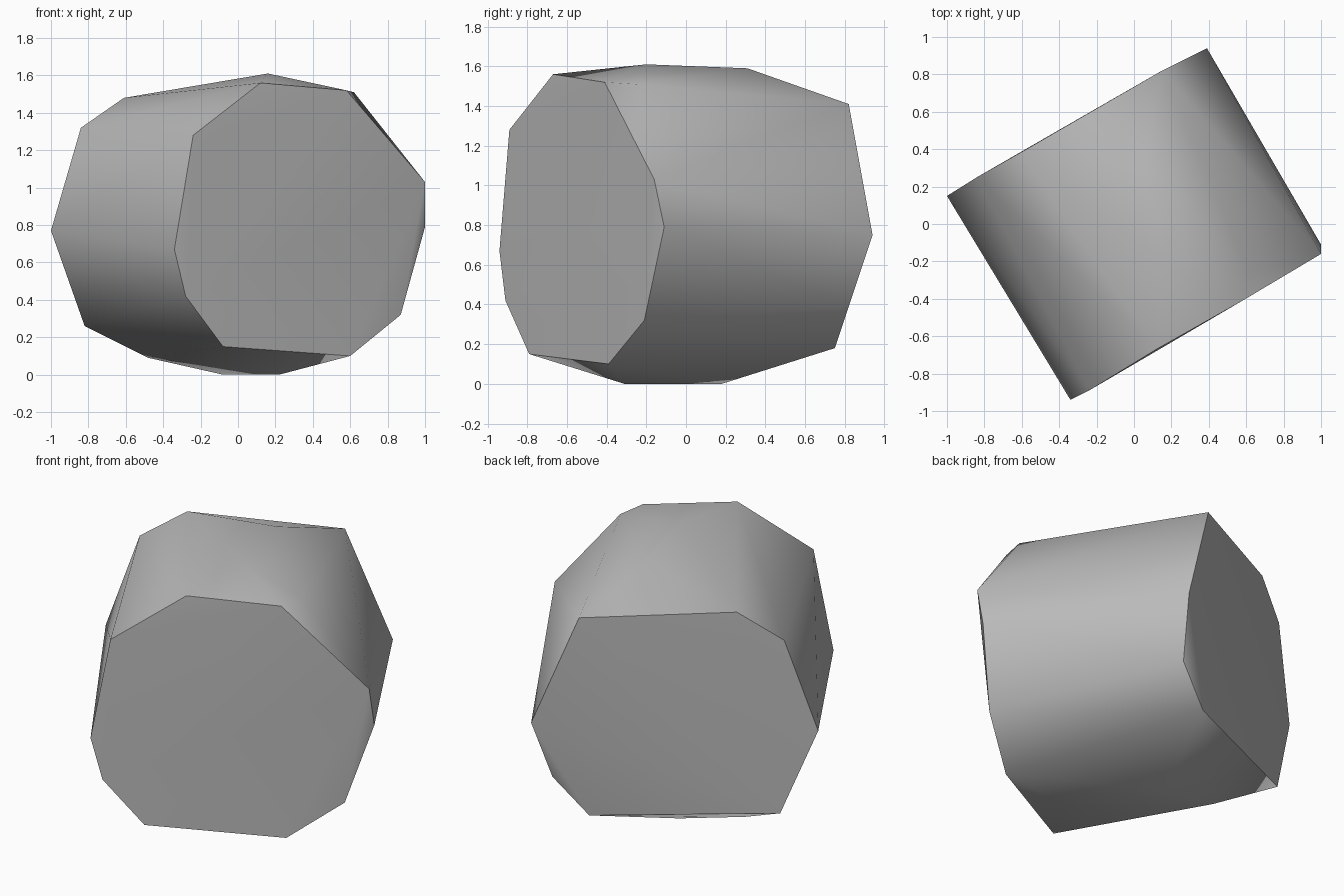
import bpy
import bmesh
import math

cube = bpy.data.objects.get("Cube")
if cube:
    bpy.data.objects.remove(cube, do_unlink=True)


def flat_material(name, colour):
    material = bpy.data.materials.new(name)
    material.use_nodes = True
    material.diffuse_color = colour
    shader = next(n for n in material.node_tree.nodes if n.type == "BSDF_PRINCIPLED")
    shader.inputs["Base Color"].default_value = colour
    return material


def hull_object(name, points, material, sharp_angle):
    """Wrap the corner points in a closed faceted skin."""
    mesh = bpy.data.meshes.new(name)
    bm = bmesh.new()
    for point in points:
        bm.verts.new(point)
    hull = bmesh.ops.convex_hull(bm, input=bm.verts)
    loose = [v for v in bm.verts if not v.link_faces]
    bmesh.ops.delete(bm, geom=loose, context="VERTS")
    bmesh.ops.recalc_face_normals(bm, faces=bm.faces)
    bm.to_mesh(mesh)
    bm.free()
    mesh.materials.append(material)
    obj = bpy.data.objects.new(name, mesh)
    bpy.context.collection.objects.link(obj)
    bpy.ops.object.select_all(action="DESELECT")
    obj.select_set(True)
    bpy.context.view_layer.objects.active = obj
    bpy.ops.object.shade_smooth_by_angle(angle=math.radians(sharp_angle))
    return obj


# Flat front end of the boulder
front_rim = [
    (.12, -.67, 1.56), (.58, -.41, 1.52), (1, -.16, 1.03), (1, -.11, .79),
    (.87, -.21, .32), (.6, -.39, .1), (-.08, -.79, .15), (-.28, -.91, .42),
    (-.34, -.94, .67), (-.24, -.89, 1.28),
]
# Flat back end
back_rim = [
    (-1, .15, .77), (-.84, .25, 1.32), (-.61, .38, 1.48), (.15, .82, 1.41),
    (.39, .94, .75), (.33, .82, .39), (.13, .75, .18), (-.82, .26, .26),
]
# Corners along the crown and the base
crown = [(.16, -.2, 1.61), (.05, .31, 1.59), (.62, -.25, 1.51)]
base = [(.22, -.31, 0), (-.08, .18, 0), (-.48, .11, .09)]

stone_grey = flat_material("stone_grey", (.5, .5, .5, 1))
hull_object("boulder", front_rim + back_rim + crown + base, stone_grey, 50)
